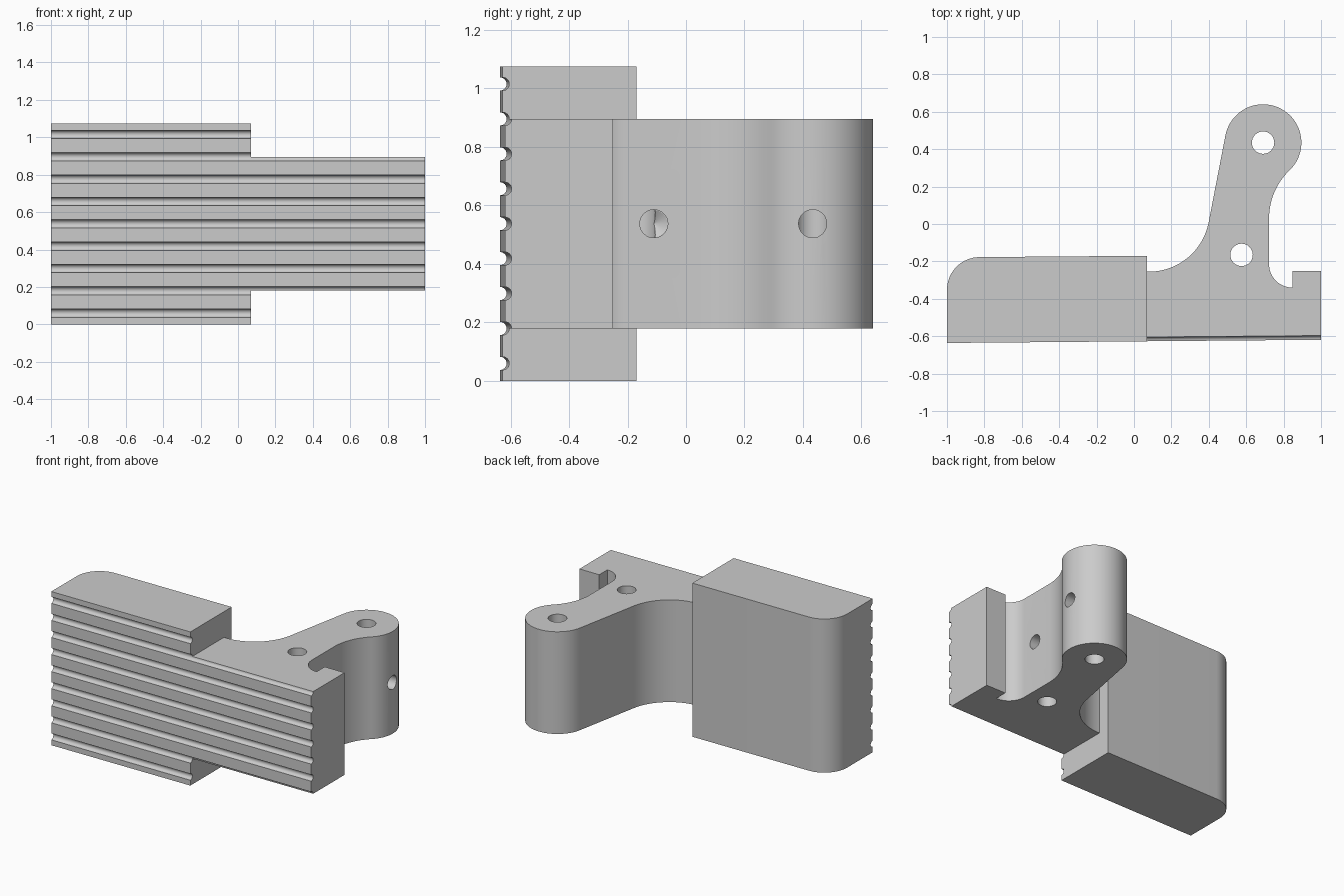
import bpy, bmesh
from math import sin, cos, pi, radians, atan2
from mathutils import Matrix, Vector

if "Cube" in bpy.data.objects:
    bpy.data.objects.remove(bpy.data.objects["Cube"], do_unlink=True)

grey = bpy.data.materials.new("plain grey")
grey.use_nodes = True
grey.diffuse_color = (0.6, 0.6, 0.6, 1)
grey.node_tree.nodes["Principled BSDF"].inputs["Base Color"].default_value = (0.6, 0.6, 0.6, 1)

SLOPE = 0.0085          # the front face is very slightly skewed
GROOVE_STEP = 0.1194
MID_Z = 0.5375


def front_y(x):
    return -0.6275 + SLOPE * x


def arc(cx, cy, r, start, end, n=16):
    angles = [radians(start + (end - start) * i / n) for i in range(n + 1)]
    return [(cx + r * cos(a), cy + r * sin(a)) for a in angles]


def make_object(name, bm):
    bmesh.ops.recalc_face_normals(bm, faces=bm.faces)
    mesh = bpy.data.meshes.new(name)
    bm.to_mesh(mesh)
    bm.free()
    mesh.materials.append(grey)
    obj = bpy.data.objects.new(name, mesh)
    bpy.context.collection.objects.link(obj)
    return obj


def extrude_profile(name, outline, z0, z1):
    bm = bmesh.new()
    face = bm.faces.new([bm.verts.new((x, y, z0)) for x, y in outline])
    out = bmesh.ops.extrude_face_region(bm, geom=[face])
    verts = [v for v in out["geom"] if isinstance(v, bmesh.types.BMVert)]
    bmesh.ops.translate(bm, verts=verts, vec=(0, 0, z1 - z0))
    return make_object(name, bm)


def add_rod(bm, start, end, r1, r2=None, segments=32):
    start, end = Vector(start), Vector(end)
    axis = end - start
    turn = axis.to_track_quat('Z', 'Y').to_matrix().to_4x4()
    bmesh.ops.create_cone(bm, cap_ends=True, segments=segments,
                          radius1=r1, radius2=r1 if r2 is None else r2,
                          depth=axis.length,
                          matrix=Matrix.Translation((start + end) / 2) @ turn)


def rod(name, *args):
    bm = bmesh.new()
    add_rod(bm, *args)
    return make_object(name, bm)


def cut(obj, cutter):
    cutter.hide_render = True
    mod = obj.modifiers.new("cut", 'BOOLEAN')
    mod.operation, mod.solver, mod.object = 'DIFFERENCE', 'EXACT', cutter
    bpy.ops.object.select_all(action='DESELECT')
    bpy.context.view_layer.objects.active = obj
    obj.select_set(True)
    bpy.ops.object.modifier_apply(modifier=mod.name)


def remove(obj):
    bpy.data.objects.remove(obj, do_unlink=True)


# Tall block with one rounded rear corner
block_outline = [(-1, front_y(-1)), (0.07, front_y(0.07)), (0.07, -0.17)]
block_outline += arc(-0.825, -0.352, 0.175, 90, 180)
grip_block = extrude_profile("grip_block", block_outline, 0, 1.075)

# Bracket: base, hook notch, neck and round head in one profile
bracket_outline = [(0.07, front_y(0.07)), (1, front_y(1)), (1, -0.25),
                   (0.847, -0.25)]
bracket_outline += arc(0.847, -0.215, 0.125, 270, 180)
bracket_outline += arc(1.078, 0.03, 0.356, 180, 134)
bracket_outline += arc(0.69, 0.435, 0.205, -45, 169, 40)
bracket_outline += arc(0.08, 0.07, 0.325, -11, -90)
bracket_outline += [(0.07, -0.255)]
arm_bracket = extrude_profile("arm_bracket", bracket_outline, 0.18, 0.895)

# Row of half-round grooves along the front
bm = bmesh.new()
for i in range(9):
    z = 0.06 + GROOVE_STEP * i
    add_rod(bm, (-1.2, front_y(-1.2), z), (1.2, front_y(1.2), z), 0.0225, None, 24)
grooves = make_object("groove_cutter", bm)
for part in (grip_block, arm_bracket):
    cut(part, grooves)
remove(grooves)

# Upright pin holes and blind side holes with a drill point
drills = [rod("pin_hole_cutter", (x, y, 0), (x, y, 1.2), 0.06)
          for x, y in ((0.69, 0.435), (0.575, -0.165))]
for y, depth in ((-0.11, 0.58), (0.433, 0.69)):
    drills.append(rod("side_hole_cutter", (1.1 if y > 0 else 0.8, y, MID_Z),
                      (depth, y, MID_Z), 0.048))
drills.append(rod("drill_point_cutter", (0.581, -0.11, MID_Z),
                  (0.553, -0.11, MID_Z), 0.048, 0.0))
for drill in drills:
    cut(arm_bracket, drill)
    remove(drill)

# Smooth curves, crisp edges
for part in (grip_block, arm_bracket):
    bpy.ops.object.select_all(action='DESELECT')
    part.select_set(True)
    bpy.context.view_layer.objects.active = part
    bpy.ops.object.shade_smooth_by_angle(angle=radians(30))
